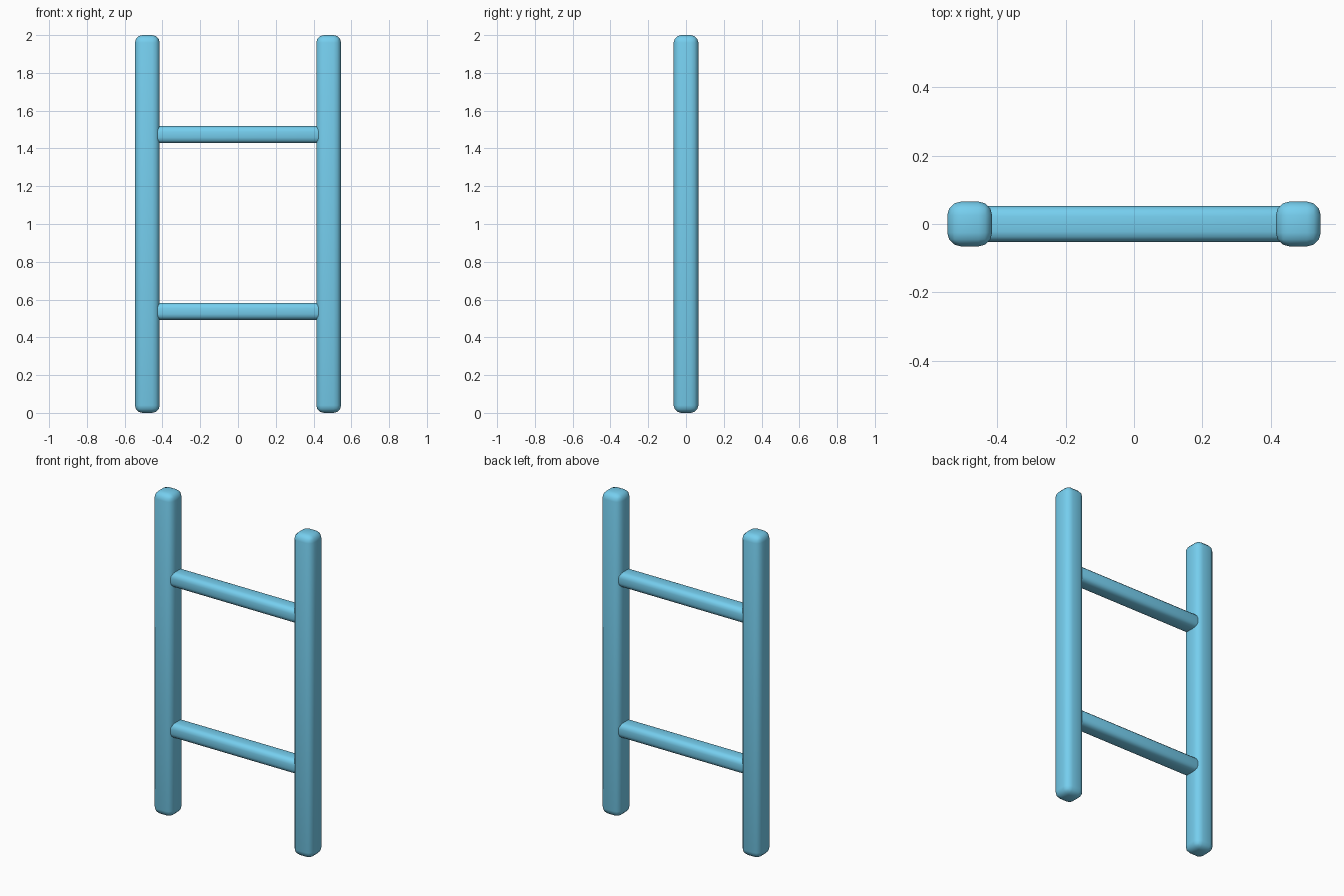
import bpy, math

if "Cube" in bpy.data.objects:
    bpy.data.objects.remove(bpy.data.objects["Cube"])

mat = bpy.data.materials.new("sky_blue")
mat.diffuse_color = (0.18, 0.62, 0.86, 1)
mat.use_nodes = True
mat.node_tree.nodes["Principled BSDF"].inputs["Base Color"].default_value = mat.diffuse_color


def rounded_bar(name, size, location, radius, segments):
    """Box with rounded edges, baked bevel and smooth shading."""
    bpy.ops.mesh.primitive_cube_add(size=1, location=location)
    bar = bpy.context.object
    bar.name = name
    bar.scale = size
    bpy.ops.object.transform_apply(location=False, rotation=False, scale=True)
    bevel = bar.modifiers.new("rounding", "BEVEL")
    bevel.width = radius
    bevel.segments = segments
    bpy.ops.object.modifier_apply(modifier=bevel.name)
    bpy.ops.object.shade_smooth_by_angle(angle=math.radians(40))
    bar.data.materials.append(mat)
    return bar


# Upright posts
for side, x in (("left", -0.48), ("right", 0.48)):
    rounded_bar(side + "_post", (0.131, 0.131, 2.0), (x, 0, 1.0), 0.04, 3)

# Rungs, with their ends sunk into the posts
for level, z in (("lower", 0.538), ("upper", 1.473)):
    rounded_bar(level + "_rung", (0.92, 0.105, 0.09), (0, 0, z), 0.03, 3)
